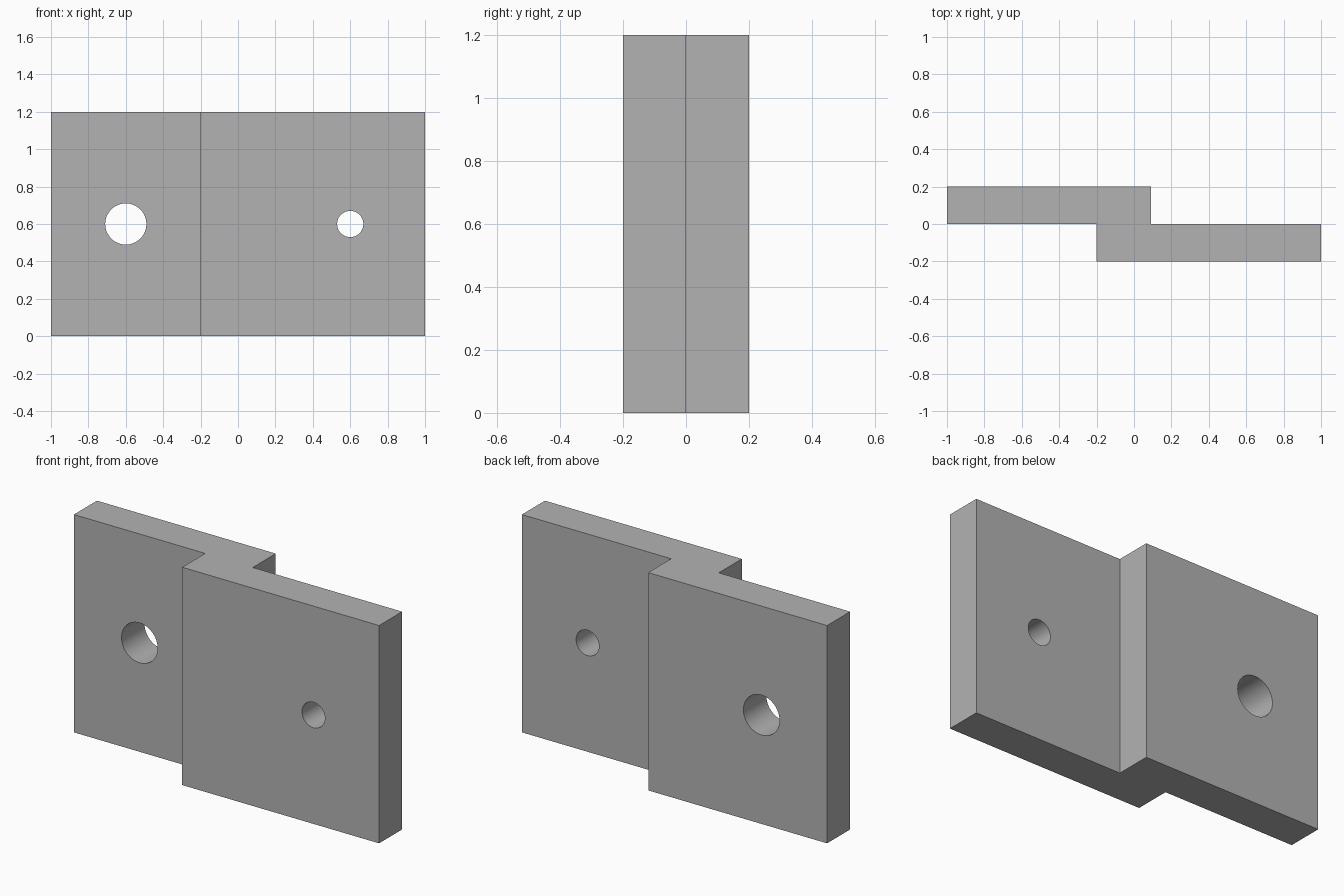
import bpy, bmesh
from math import pi, radians

if "Cube" in bpy.data.objects:
    bpy.data.objects.remove(bpy.data.objects["Cube"], do_unlink=True)

HEIGHT = 1.2
HALF_DEPTH = 0.2

# Plain grey material
grey = bpy.data.materials.new("plain grey")
grey.use_nodes = True
colour = (0.45, 0.45, 0.45, 1)
grey.diffuse_color = colour
grey.node_tree.nodes["Principled BSDF"].inputs["Base Color"].default_value = colour

# Stepped plate: plan outline extruded upwards
outline = [(-1, 0), (-0.2, 0), (-0.2, -HALF_DEPTH), (1, -HALF_DEPTH),
           (1, 0), (0.09, 0), (0.09, HALF_DEPTH), (-1, HALF_DEPTH)]
bm = bmesh.new()
base = bm.faces.new([bm.verts.new((x, y, 0)) for x, y in outline])
top = bmesh.ops.extrude_face_region(bm, geom=[base])["geom"]
bmesh.ops.translate(bm, vec=(0, 0, HEIGHT),
                    verts=[v for v in top if isinstance(v, bmesh.types.BMVert)])
bmesh.ops.recalc_face_normals(bm, faces=bm.faces)
mesh = bpy.data.meshes.new("stepped_plate")
bm.to_mesh(mesh)
bm.free()
plate = bpy.data.objects.new("stepped_plate", mesh)
bpy.context.collection.objects.link(plate)
mesh.materials.append(grey)


def drill(x, radius):
    """Cut a round hole through the plate from front to back."""
    bpy.ops.mesh.primitive_cylinder_add(vertices=64, radius=radius, depth=1,
                                        location=(x, 0, HEIGHT / 2),
                                        rotation=(pi / 2, 0, 0))
    cutter = bpy.context.object
    cutter.name = "hole_cutter"
    cutter.hide_render = True
    cutter.data.materials.append(grey)
    cut = plate.modifiers.new("hole", 'BOOLEAN')
    cut.operation = 'DIFFERENCE'
    cut.solver = 'EXACT'
    cut.object = cutter
    bpy.ops.object.select_all(action='DESELECT')
    plate.select_set(True)
    bpy.context.view_layer.objects.active = plate
    bpy.ops.object.modifier_apply(modifier=cut.name)
    bpy.data.objects.remove(cutter, do_unlink=True)


# Large hole on the right wing, small hole on the left wing
drill(-0.6, 0.11)
drill(0.6, 0.07)

bpy.ops.object.shade_smooth_by_angle(angle=radians(30))
